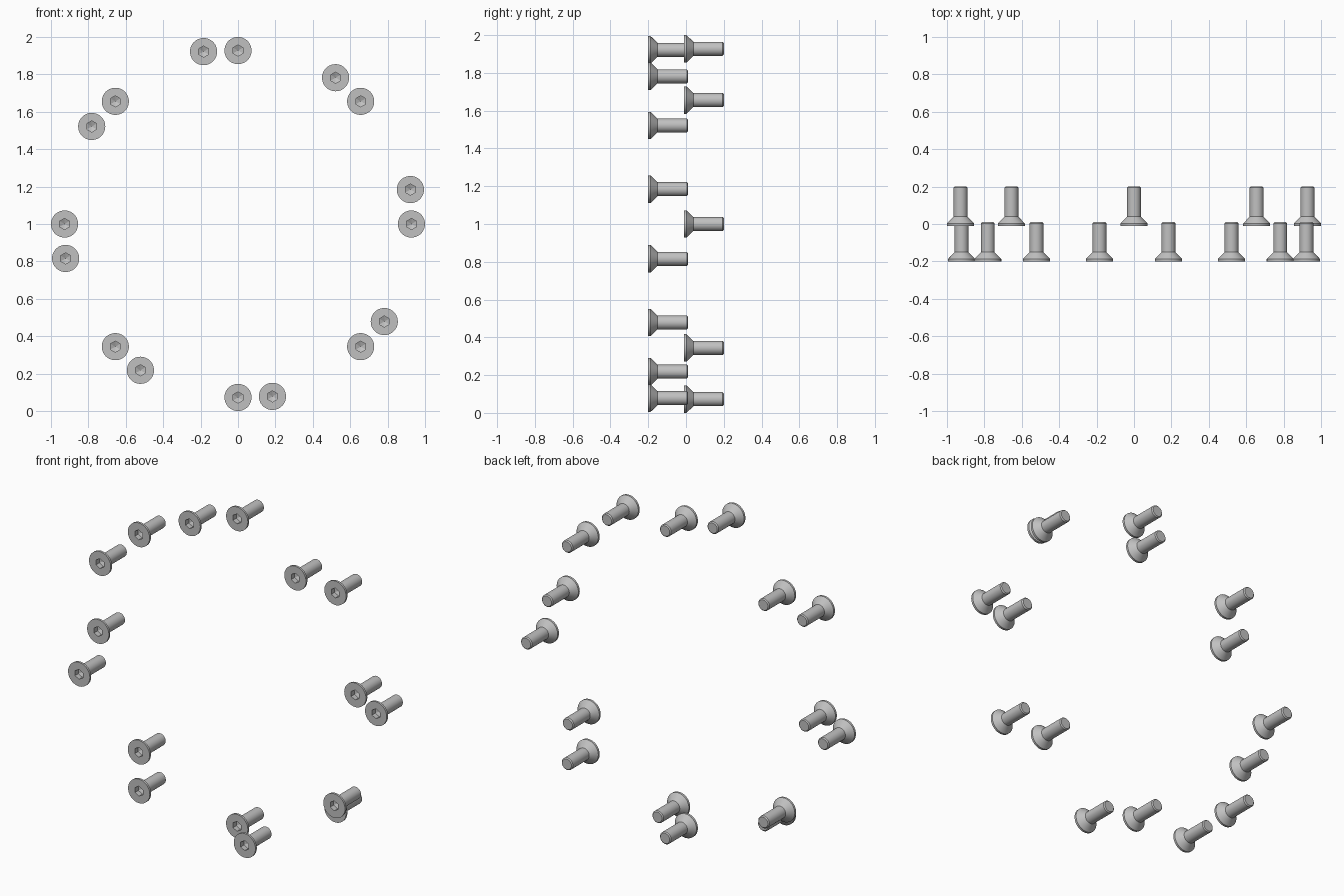
import bpy, bmesh
from math import sin, cos, pi, radians

cube = bpy.data.objects.get("Cube")
if cube:
    bpy.data.objects.remove(cube, do_unlink=True)

SEGMENTS = 48
LENGTH = 0.21
HEAD_R, SHAFT_R, SOCKET_R = 0.0725, 0.037, 0.03

steel = bpy.data.materials.new("brushed steel grey")
steel.use_nodes = True
colour = (0.53, 0.53, 0.53, 1)
steel.diffuse_color = colour
steel.node_tree.nodes["Principled BSDF"].inputs["Base Color"].default_value = colour


def hex_factor(angle):
    """Ratio of a hexagon's edge distance to its corner radius."""
    return cos(pi / 6) / cos((angle % (pi / 3)) - pi / 6)


def ring(bm, radius, depth, is_hex):
    verts = []
    for i in range(SEGMENTS):
        a = 2 * pi * i / SEGMENTS
        r = radius * (hex_factor(a) if is_hex else 1)
        verts.append(bm.verts.new((r * sin(a), depth, r * cos(a))))
    return verts


def screw_mesh():
    """Countersunk screw with a hex socket, head face at y = 0."""
    # Profile from the socket floor, over the head, down to the shaft tip
    profile = [
        (SOCKET_R, 0.032, True),
        (SOCKET_R, 0, True),
        (HEAD_R, 0, False),
        (HEAD_R, 0.013, False),
        (SHAFT_R, 0.049, False),
        (SHAFT_R, LENGTH - 0.006, False),
        (SHAFT_R - 0.006, LENGTH, False),
    ]
    bm = bmesh.new()
    rings = [ring(bm, *p) for p in profile]
    for a, b in zip(rings, rings[1:]):
        for i in range(SEGMENTS):
            j = (i + 1) % SEGMENTS
            bm.faces.new((a[i], a[j], b[j], b[i]))
    # Drill-point socket floor and flat shaft tip
    point = bm.verts.new((0, 0.045, 0))
    for i in range(SEGMENTS):
        bm.faces.new((rings[0][i], rings[0][(i + 1) % SEGMENTS], point))
    bm.faces.new(rings[-1])
    bmesh.ops.recalc_face_normals(bm, faces=bm.faces)
    mesh = bpy.data.meshes.new("screw")
    bm.to_mesh(mesh)
    bm.free()
    mesh.materials.append(steel)
    return mesh


mesh = screw_mesh()


def screw_circle(name, radius, offset, y):
    """Eight screws spaced evenly round an upright circle."""
    for k in range(8):
        a = radians(45 * k + offset)
        screw = bpy.data.objects.new(f"{name}_{k + 1}", mesh)
        screw.location = (radius * sin(a), y, 1 + radius * cos(a))
        bpy.context.collection.objects.link(screw)
    return screw


screw_circle("rear_screw", 0.9275, 0, 0.2 - LENGTH)
last = screw_circle("front_screw", 0.94, -11.3, -0.2)

# Smooth the round walls, keep the rims and socket crisp
bpy.ops.object.select_all(action="DESELECT")
last.select_set(True)
bpy.context.view_layer.objects.active = last
bpy.ops.object.shade_smooth_by_angle(angle=radians(25))
